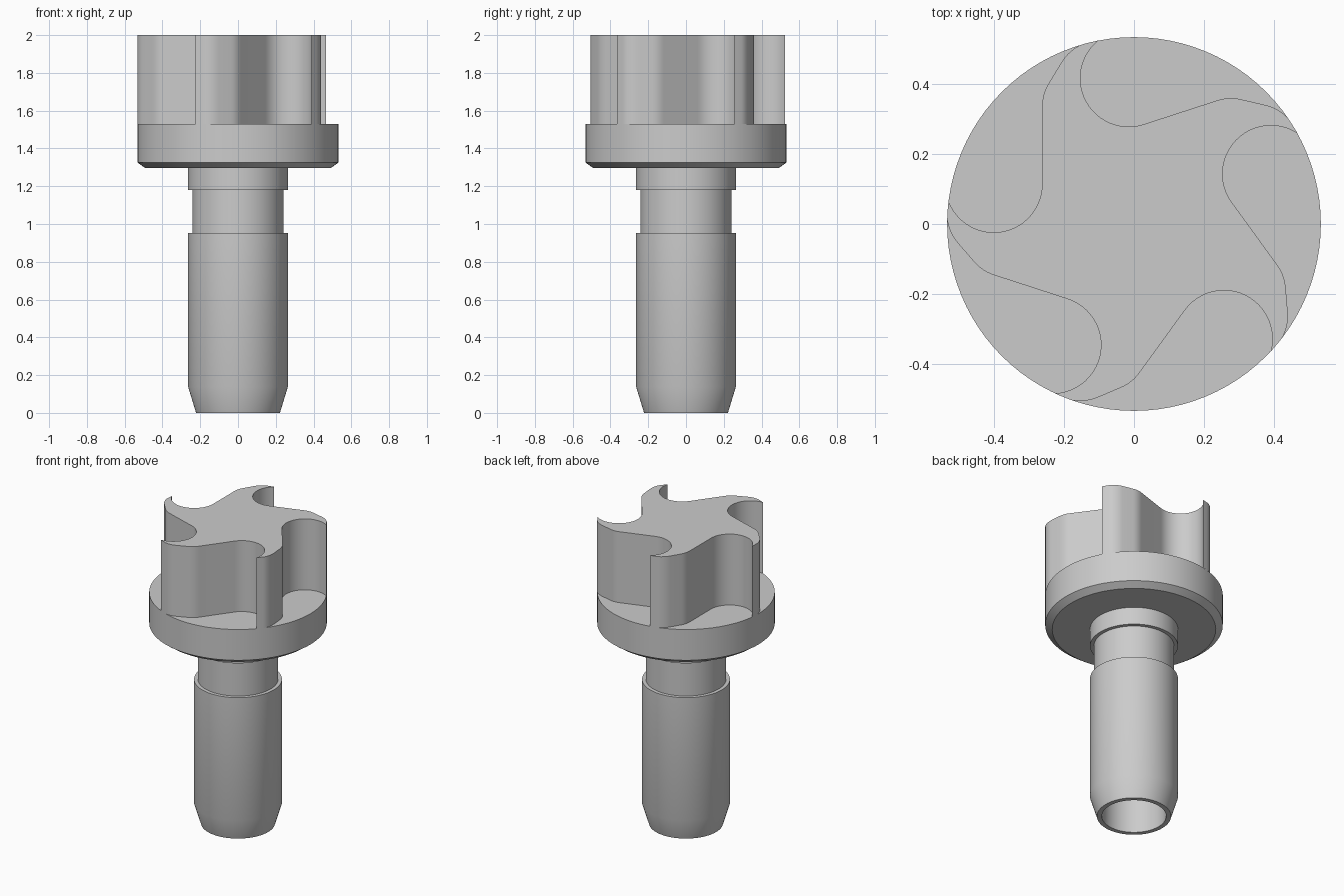
import bpy
import bmesh
from math import sin, cos, tau, radians, atan2
from mathutils import Vector, Matrix

cube = bpy.data.objects.get("Cube")
if cube:
    bpy.data.objects.remove(cube)

steel = bpy.data.materials.new("grey steel")
steel.use_nodes = True
GREY = (0.6, 0.6, 0.6, 1)
steel.diffuse_color = GREY
steel.node_tree.nodes["Principled BSDF"].inputs["Base Color"].default_value = GREY

RADIUS = 0.533
FLANGE_TOP = 1.53
TEETH = 5


def finish(name, bm):
    mesh = bpy.data.meshes.new(name)
    bm.to_mesh(mesh)
    bm.free()
    mesh.materials.append(steel)
    obj = bpy.data.objects.new(name, mesh)
    bpy.context.collection.objects.link(obj)
    bpy.ops.object.select_all(action='DESELECT')
    obj.select_set(True)
    bpy.context.view_layer.objects.active = obj
    bpy.ops.object.shade_smooth_by_angle(angle=radians(30))
    return obj


def revolve(name, profile, steps=96):
    """Turn an (r, z) profile around the z axis."""
    bm = bmesh.new()
    verts = [bm.verts.new((r, 0, z)) for r, z in profile]
    edges = [bm.edges.new(pair) for pair in zip(verts, verts[1:])]
    bmesh.ops.spin(bm, geom=verts + edges, cent=(0, 0, 0), axis=(0, 0, 1),
                   angle=tau, steps=steps, use_duplicate=False)
    bmesh.ops.remove_doubles(bm, verts=bm.verts[:], dist=1e-4)
    bmesh.ops.recalc_face_normals(bm, faces=bm.faces[:])
    return finish(name, bm)


def fillet(before, corner, after, size, steps=6):
    """Round a corner with a quadratic curve."""
    a, c, b = Vector(before), Vector(corner), Vector(after)
    p = c + (a - c).normalized() * size
    q = c + (b - c).normalized() * size
    ts = [i / steps for i in range(steps + 1)]
    return [p * (1 - t) ** 2 + c * 2 * t * (1 - t) + q * t * t for t in ts]


# Shaft with a tapered foot, a groove, and a bore open at the bottom
revolve("shaft", [(0, 1.18), (0.193, 1.18), (0.193, 0), (0.222, 0),
                  (0.264, 0.138), (0.264, 0.953), (0.241, 0.953),
                  (0.241, 1.18), (0.264, 1.18), (0.264, 1.296)])

# Flange disc with a chamfered underside
revolve("flange", [(0.264, 1.296), (0.491, 1.296), (RADIUS, 1.326),
                   (RADIUS, FLANGE_TOP), (0, FLANGE_TOP)])

# One pocket: round gullet, straight wall, angled back of the tooth, outer land
centre, gullet = Vector((-0.4, 0.114)), 0.138
pocket = []
for i in range(25):
    a = radians(200.5 + 159.5 * i / 24)
    pocket.append(centre + gullet * Vector((cos(a), sin(a))))
corner, shoulder, tip = (-0.262, 0.37), (-0.192, 0.486), (-0.154, 0.511)
pocket += fillet(pocket[-1], corner, shoulder, 0.035)
pocket += fillet(corner, shoulder, tip, 0.03)
start = Matrix.Rotation(-tau / TEETH, 2) @ pocket[0]
a0, a1 = atan2(tip[1], tip[0]), atan2(start.y, start.x)
for i in range(4):
    a = a0 + (a1 - a0) * i / 4
    pocket.append(RADIUS * Vector((cos(a), sin(a))))

# Curved-tooth rotor: the pocket outline repeated around and raised
outline = [Matrix.Rotation(-tau * k / TEETH, 2) @ p
           for k in range(TEETH) for p in pocket]
bm = bmesh.new()
low = [bm.verts.new((p.x, p.y, FLANGE_TOP)) for p in outline]
high = [bm.verts.new((p.x, p.y, 2)) for p in outline]
bm.faces.new(high)
for i in range(len(low)):
    bm.faces.new((low[i - 1], low[i], high[i], high[i - 1]))
bmesh.ops.recalc_face_normals(bm, faces=bm.faces[:])
top = max(bm.faces, key=lambda f: len(f.verts))
if top.normal.z < 0:
    bmesh.ops.reverse_faces(bm, faces=bm.faces[:])
finish("toothed_head", bm)
